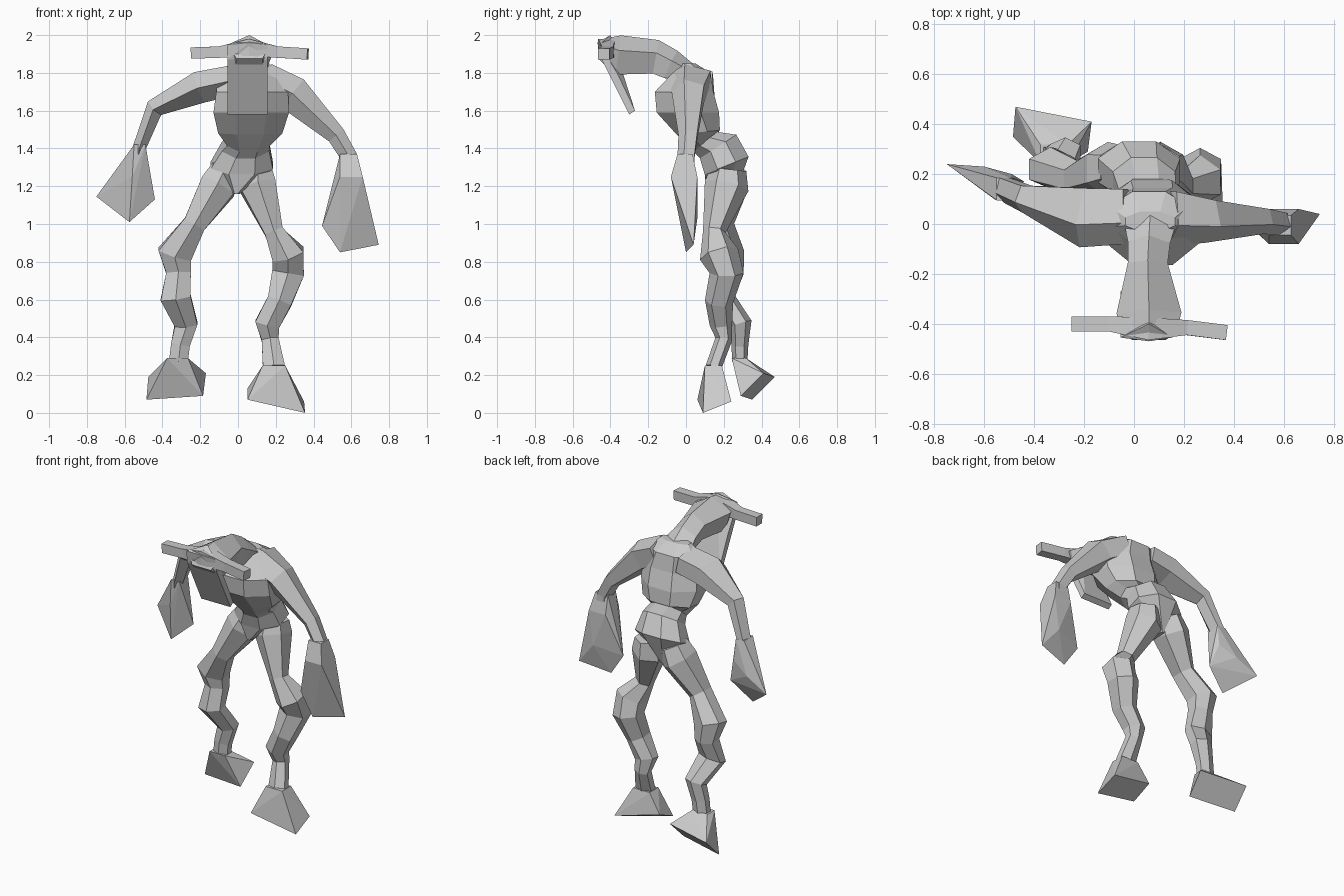
import bpy
import bmesh
import math
from mathutils import Vector

X_AXIS = Vector((1, 0, 0))
Y_AXIS = Vector((0, 1, 0))

start_cube = bpy.data.objects.get("Cube")
if start_cube:
    bpy.data.objects.remove(start_cube, do_unlink=True)

# One plain grey for the whole creature
grey = bpy.data.materials.new("stone grey")
grey.use_nodes = True
colour = (0.6, 0.6, 0.6, 1)
grey.diffuse_color = colour
grey.node_tree.nodes["Principled BSDF"].inputs["Base Color"].default_value = colour


def finish(name, bm):
    """Turn a bmesh into a flat shaded object."""
    bmesh.ops.recalc_face_normals(bm, faces=bm.faces[:])
    mesh = bpy.data.meshes.new(name)
    bm.to_mesh(mesh)
    bm.free()
    mesh.materials.append(grey)
    obj = bpy.data.objects.new(name, mesh)
    bpy.context.scene.collection.objects.link(obj)
    return obj


def unit_section(sides, phase):
    """Regular polygon stretched to fill the square from -1 to 1."""
    angles = [phase + math.tau * i / sides for i in range(sides)]
    axes = []
    for func in (math.cos, math.sin):
        values = [func(angle) for angle in angles]
        low, high = min(values), max(values)
        axes.append([2 * (v - low) / (high - low) - 1 for v in values])
    return list(zip(*axes))


def loft(name, rings, sides, ref=X_AXIS, phase=None):
    """Skin rings of (x, y, z, half size along ref, half size across it).

    A sixth value sets how steeply the ring rises towards the back;
    without it the ring stands square to the path.
    """
    section = unit_section(sides, math.pi / sides if phase is None else phase)
    centres = [Vector(ring[:3]) for ring in rings]
    last = len(rings) - 1
    bm = bmesh.new()
    loops = []
    for i, ring in enumerate(rings):
        if len(ring) > 5:
            tangent = Vector((0, -ring[5], 1)).normalized()
        else:
            tangent = (centres[min(i + 1, last)] - centres[max(i - 1, 0)]).normalized()
        along = (ref - tangent * ref.dot(tangent)).normalized()
        across = tangent.cross(along)
        loops.append([bm.verts.new(centres[i] + along * (u * ring[3]) + across * (v * ring[4]))
                      for u, v in section])
    for lower, upper in zip(loops, loops[1:]):
        for j in range(sides):
            k = (j + 1) % sides
            bm.faces.new((lower[j], lower[k], upper[k], upper[j]))
    bm.faces.new(loops[0])
    bm.faces.new(loops[-1])
    return finish(name, bm)


def flat_ring(x, y, z, half_x, half_y):
    """Four corners of a level rectangle."""
    return [(x + sx * half_x, y + sy * half_y, z) for sx in (-1, 1) for sy in (-1, 1)]


def hull(name, points):
    """Flat faced block wrapped around a few corner points."""
    bm = bmesh.new()
    for point in points:
        bm.verts.new(point)
    result = bmesh.ops.convex_hull(bm, input=bm.verts[:])
    loose = [v for v in result["geom_interior"] if isinstance(v, bmesh.types.BMVert)]
    bmesh.ops.delete(bm, geom=loose, context="VERTS")
    bmesh.ops.dissolve_limit(bm, angle_limit=math.radians(4),
                             verts=bm.verts[:], edges=bm.edges[:])
    return finish(name, bm)


# Pelvis, pinched waist and barrel chest
loft("torso", [
    (-.01, .19, 1.16, .02, .07, 0),
    (.02, .215, 1.31, .165, .125, .4),
    (.04, .17, 1.41, .125, .115, .65),
    (.055, .1, 1.435, .112, .08, .9),
    (.065, .065, 1.485, .17, .115, .1),
    (.07, .01, 1.59, .2, .165, 0),
    (.075, -.01, 1.7, .19, .155, 0),
    (.06, .03, 1.8, .16, .1, 0),
    (.065, .01, 1.85, .1, .04, 0),
], sides=8)

# Neck and ridged head, reaching forward
loft("head", [
    (.065, .02, 1.8, .11, .05),
    (.06, -.08, 1.845, .085, .08),
    (.055, -.16, 1.885, .08, .09),
    (.06, -.36, 1.895, .13, .105),
    (.06, -.44, 1.93, .11, .06),
], sides=5, phase=math.pi / 2)

# Long plate hanging from the front of the head
face_plate_points = []
for side_x in (-.055, .155):
    face_plate_points += [(side_x, y, z) for y, z in
                          ((-.455, 1.95), (-.445, 1.87), (-.36, 1.79), (-.3, 1.58), (-.27, 1.6))]
hull("face_plate", face_plate_points + [(.06, -.47, 1.96), (.06, -.4, 2)])

# Sideways horns across the brow
loft("horns", [
    (-.25, -.4, 1.905, .03, .03),
    (-.1, -.4, 1.91, .03, .03),
    (.06, -.42, 1.935, .045, .045),
    (.21, -.415, 1.91, .03, .03),
    (.37, -.435, 1.9, .03, .03),
], sides=4, ref=Y_AXIS)

# Arms
loft("right_arm", [
    (-.03, .03, 1.76, .11, .08),
    (-.2, .025, 1.725, .12, .085),
    (-.44, .1, 1.615, .055, .05),
    (-.52, .135, 1.41, .05, .035),
    (-.53, .15, 1.34, .045, .035),
], sides=5, ref=Y_AXIS)
loft("left_arm", [
    (.14, .02, 1.765, .11, .09),
    (.29, .01, 1.69, .085, .095),
    (.52, .01, 1.47, .05, .05),
    (.585, 0, 1.36, .045, .045),
    (.59, 0, 1.28, .045, .045),
], sides=5, ref=Y_AXIS)

# Flared, fingerless hands
hull("right_hand", flat_ring(-.52, .14, 1.42, .03, .045) + [
    (-.75, .24, 1.145), (-.575, .13, 1.01), (-.44, .17, 1.13), (-.6, .23, 1.22),
    (-.56, .1, 1.25), (-.49, .2, 1.28)])
hull("left_hand", flat_ring(.585, -.005, 1.37, .045, .04) + flat_ring(.6, -.01, 1.25, .06, .07) + [
    (.745, .04, .89), (.54, 0, .85), (.445, .01, .99), (.63, .06, 1.03)])

# Knobbly legs
loft("right_leg", [
    (-.065, .225, 1.29, .075, .095),
    (-.105, .215, 1.2, .095, .115),
    (-.23, .18, 1, .06, .075),
    (-.335, .225, .84, .09, .085),
    (-.315, .235, .74, .065, .07),
    (-.33, .2, .61, .08, .06),
    (-.275, .29, .47, .06, .06),
    (-.305, .285, .36, .05, .045),
    (-.315, .285, .27, .05, .04),
], sides=6)
loft("left_leg", [
    (.105, .225, 1.29, .075, .095),
    (.105, .215, 1.2, .095, .118),
    (.19, .15, .96, .05, .06),
    (.265, .175, .84, .085, .105),
    (.265, .215, .74, .085, .09),
    (.22, .175, .59, .065, .075),
    (.155, .185, .47, .065, .06),
    (.17, .2, .39, .045, .045),
    (.19, .145, .24, .058, .042),
], sides=6)

# Wedge feet
hull("right_foot", flat_ring(-.32, .28, .29, .055, .038) + [
    (-.485, .35, .07), (-.185, .29, .09), (-.17, .41, .21), (-.475, .47, .19)])
hull("left_foot", flat_ring(.19, .145, .25, .06, .045) + [
    (.355, .09, 0), (.05, .06, .07), (.05, .2, .13), (.35, .24, .06)])
